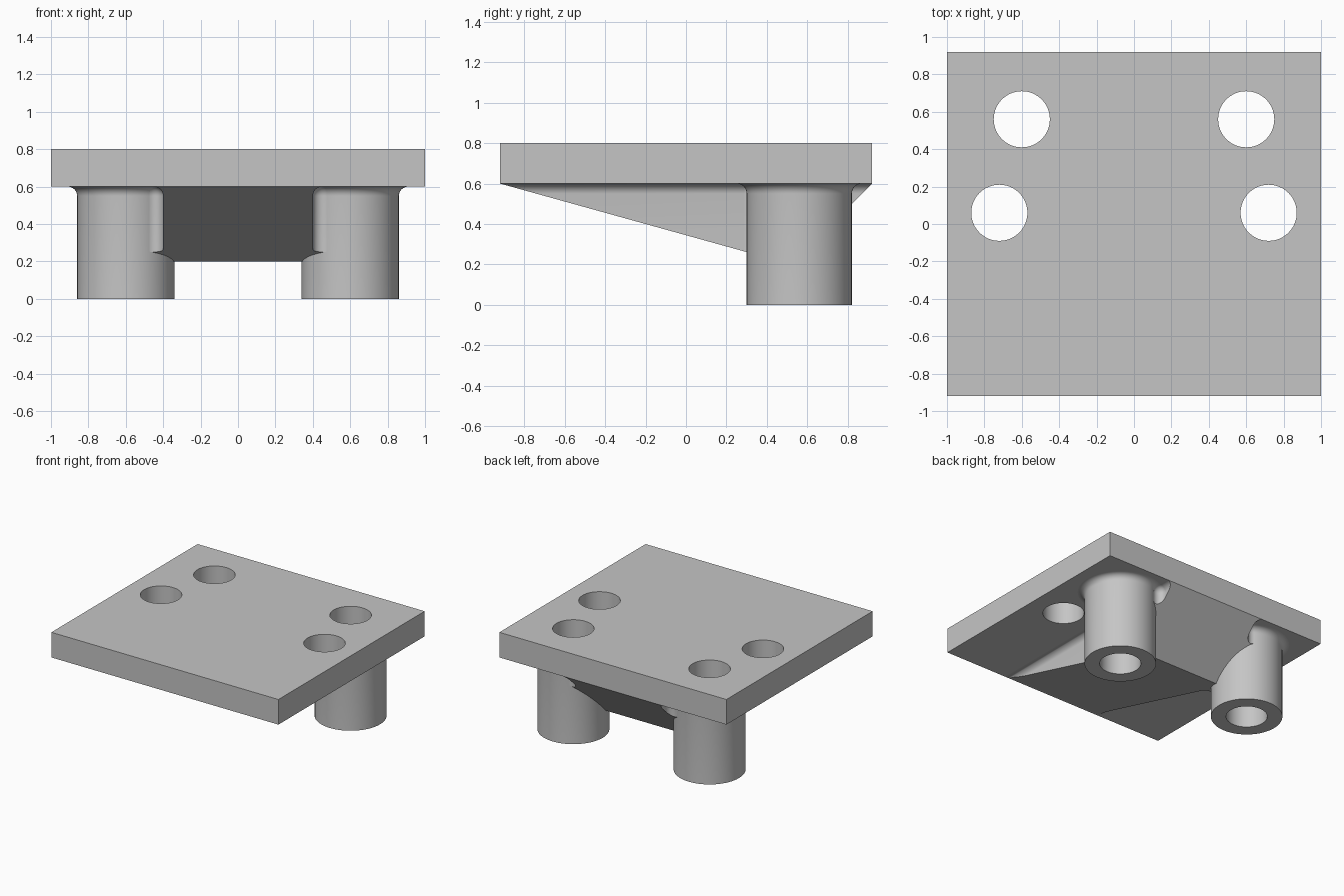
import bpy, bmesh
from math import sin, cos, pi, radians, sqrt, atan2
from mathutils import Vector

if "Cube" in bpy.data.objects:
    bpy.data.objects.remove(bpy.data.objects["Cube"], do_unlink=True)

GREY = (0.56, 0.56, 0.56, 1)
grey = bpy.data.materials.new("light grey")
grey.use_nodes = True
grey.diffuse_color = GREY
grey.node_tree.nodes["Principled BSDF"].inputs["Base Color"].default_value = GREY

HX, HY = 1.0, 0.92            # plate half sizes
UNDER, TOP = 0.6, 0.8         # plate heights
LEG_X, LEG_Y, LEG_R = 0.6, 0.56, 0.26
BORE, RIB_X, FIL = 0.15, 0.4, 0.05
STEPS = 8


def finish(name, bm):
    bmesh.ops.recalc_face_normals(bm, faces=bm.faces[:])
    mesh = bpy.data.meshes.new(name)
    bm.to_mesh(mesh)
    bm.free()
    mesh.materials.append(grey)
    obj = bpy.data.objects.new(name, mesh)
    bpy.context.collection.objects.link(obj)
    return obj


def activate(obj):
    bpy.ops.object.select_all(action='DESELECT')
    obj.select_set(True)
    bpy.context.view_layer.objects.active = obj


def smooth(obj):
    activate(obj)
    bpy.ops.object.shade_smooth_by_angle(angle=radians(30))


def loft(bm, rings, closed=False):
    """Join equal rings of points with quads; cap the ends unless closed."""
    loops = [[bm.verts.new(p) for p in ring] for ring in rings]
    n = len(loops[0])
    pairs = list(zip(loops, loops[1:]))
    if closed:
        pairs.append((loops[-1], loops[0]))
    else:
        bm.faces.new(loops[0])
        bm.faces.new(loops[-1])
    for a, b in pairs:
        for i in range(n):
            j = (i + 1) % n
            bm.faces.new((a[i], a[j], b[j], b[i]))


def cut_below_slopes(bm):
    """Keep only what lies above the long front slope and the steep back slope."""
    for y, normal in ((-HY, (0, -0.4, -1.44)), (HY, (0, 1, -1))):
        geom = bm.verts[:] + bm.edges[:] + bm.faces[:]
        cut = bmesh.ops.bisect_plane(bm, geom=geom, plane_co=(0, y, UNDER),
                                     plane_no=Vector(normal).normalized(),
                                     clear_outer=True)["geom_cut"]
        edges = [e for e in cut if isinstance(e, bmesh.types.BMEdge) and e.is_boundary]
        if edges:
            bmesh.ops.holes_fill(bm, edges=edges, sides=0)


# Fillet outline under the plate: (outward offset, height)
flare = [(FIL * (1 - cos(a)), UNDER - FIL * (1 - sin(a)))
         for a in (i * pi / 2 / STEPS for i in range(STEPS + 1))]

# Plate with four round holes
bm = bmesh.new()
loft(bm, [[(-HX, -HY, z), (HX, -HY, z), (HX, HY, z), (-HX, HY, z)] for z in (UNDER, TOP)])
plate = finish("plate", bm)
bm = bmesh.new()
for s in (-1, 1):
    for x, y in ((LEG_X, LEG_Y), (0.72, 0.06)):
        loft(bm, [[(s * x + BORE * cos(2 * pi * k / 64), y + BORE * sin(2 * pi * k / 64), z)
                   for k in range(64)] for z in (0.5, 0.9)])
cutter = finish("hole_cutter", bm)
cutter.hide_render = True
mod = plate.modifiers.new("holes", 'BOOLEAN')
mod.object = cutter
mod.operation = 'DIFFERENCE'
mod.solver = 'EXACT'
activate(plate)
bpy.ops.object.modifier_apply(modifier=mod.name)
bpy.data.objects.remove(cutter, do_unlink=True)
smooth(plate)

# Wedge rib with flared top edges
side = [(RIB_X, 0.1)] + [(RIB_X + d, z) for d, z in flare]
section = side + [(-x, z) for x, z in reversed(side)]
bm = bmesh.new()
loft(bm, [[(x, y, z) for x, z in section] for y in (-1, 1)])
cut_below_slopes(bm)
smooth(finish("wedge_rib", bm))

# Hollow legs, turned from a flared profile
profile = [(BORE, 0), (LEG_R, 0)] + [(LEG_R + d, z) for d, z in flare] + [(BORE, UNDER)]
for s, label in ((1, "left"), (-1, "right")):
    bm = bmesh.new()
    loft(bm, [[(s * LEG_X + r * cos(a), LEG_Y + r * sin(a), z) for r, z in profile]
              for a in (2 * pi * k / 64 for k in range(64))], closed=True)
    smooth(finish(label + "_leg", bm))

# Upright fillets that blend each leg into the rib, front and back
dx = LEG_X - RIB_X - FIL
dy = sqrt((LEG_R + FIL) ** 2 - dx ** 2)
start, end = pi, atan2(dy, dx)
for s, label in ((1, "left"), (-1, "right")):
    for t, place in ((1, "front"), (-1, "back")):
        rings = []
        for d, z in [(0, 0.1)] + flare:
            r = max(FIL - d, 0.0005)
            angles = [start + (end - start) * k / 10 for k in range(11)]
            ring = [(-dx + r * cos(a), -dy + r * sin(a)) for a in angles]
            ring += [(-0.13, -0.14), (-0.21, -0.14), (-0.21, -dy)]
            rings.append([(s * (LEG_X + x), LEG_Y + t * y, z) for x, y in ring])
        bm = bmesh.new()
        loft(bm, rings)
        cut_below_slopes(bm)
        smooth(finish(f"{label}_{place}_fillet", bm))
